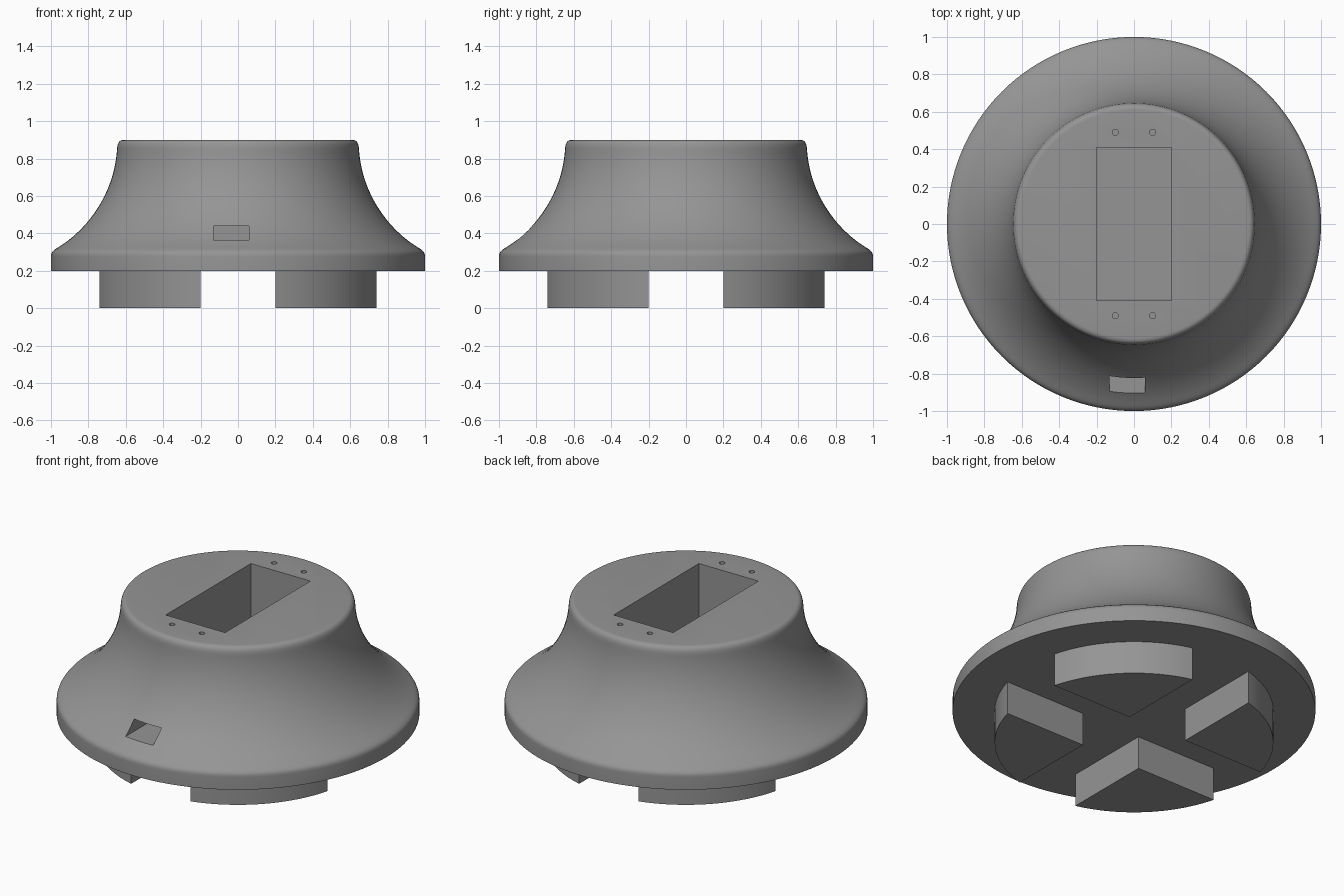
import bpy, bmesh, math
from mathutils import Matrix

if "Cube" in bpy.data.objects:
    bpy.data.objects.remove(bpy.data.objects["Cube"])

grey = bpy.data.materials.new("plain grey")
grey.diffuse_color = (0.3, 0.3, 0.3, 1)
grey.use_nodes = True
grey.node_tree.nodes["Principled BSDF"].inputs["Base Color"].default_value = grey.diffuse_color


def make_object(name, bm):
    bmesh.ops.recalc_face_normals(bm, faces=bm.faces)
    mesh = bpy.data.meshes.new(name)
    bm.to_mesh(mesh)
    bm.free()
    mesh.materials.append(grey)
    obj = bpy.data.objects.new(name, mesh)
    bpy.context.collection.objects.link(obj)
    return obj


def activate(obj):
    bpy.ops.object.select_all(action='DESELECT')
    obj.select_set(True)
    bpy.context.view_layer.objects.active = obj


def lathe(name, profile, steps=128):
    bm = bmesh.new()
    rings = []
    for r, z in profile:
        rings.append([bm.verts.new((r * math.cos(2 * math.pi * i / steps),
                                    r * math.sin(2 * math.pi * i / steps), z))
                      for i in range(steps)])
    for a, b in zip(rings, rings[1:]):
        for i in range(steps):
            j = (i + 1) % steps
            bm.faces.new((a[i], a[j], b[j], b[i]))
    bm.faces.new(rings[0])
    bm.faces.new(rings[-1])
    return make_object(name, bm)


def box(name, lo, hi):
    bm = bmesh.new()
    size = [h - l for l, h in zip(lo, hi)]
    mid = [(h + l) / 2 for l, h in zip(lo, hi)]
    bmesh.ops.create_cube(bm, size=1, matrix=Matrix.Translation(mid) @ Matrix.Diagonal((*size, 1)))
    return make_object(name, bm)


def peg(name, x, y, z0, z1, r):
    bm = bmesh.new()
    bmesh.ops.create_cone(bm, cap_ends=True, segments=24, radius1=r, radius2=r, depth=z1 - z0,
                          matrix=Matrix.Translation((x, y, (z0 + z1) / 2)))
    return make_object(name, bm)


def bezier(pts, n):
    out = []
    for i in range(n + 1):
        t = i / n
        w = ((1 - t) ** 3, 3 * t * (1 - t) ** 2, 3 * t * t * (1 - t), t ** 3)
        out.append(tuple(sum(k * p[a] for k, p in zip(w, pts)) for a in (0, 1)))
    return out


# Flared body: rim, rounded rim edge, concave side, rounded top edge
profile = [(1.0, 0.2)]
profile += bezier([(1.0, 0.275), (1.0, 0.298), (0.99, 0.307), (0.97, 0.32)], 6)
profile += bezier([(0.97, 0.32), (0.80, 0.42), (0.66, 0.62), (0.647, 0.85)], 28)[1:]
profile += bezier([(0.647, 0.85), (0.645, 0.88), (0.637, 0.9), (0.61, 0.9)], 8)[1:]
body = lathe("flared_body", profile)

# Cutters: top pocket, front cable slot, four screw holes
cutters = [box("pocket_cutter", (-0.2, -0.41, 0.3), (0.2, 0.41, 1.0)),
           box("cable_slot_cutter", (-0.13, -1.1, 0.365), (0.06, -0.3, 0.44))]
for x in (-0.1, 0.1):
    for y in (-0.49, 0.49):
        cutters.append(peg("screw_hole_cutter", x, y, 0.7, 1.0, 0.016))
for cutter in cutters:
    mod = body.modifiers.new("cut", 'BOOLEAN')
    mod.operation = 'DIFFERENCE'
    mod.solver = 'EXACT'
    mod.object = cutter
    activate(body)
    bpy.ops.object.modifier_apply(modifier=mod.name)
    bpy.data.objects.remove(cutter)
activate(body)
bpy.ops.object.shade_smooth_by_angle(angle=math.radians(30))

# Four feet: disc quarters separated by a cross-shaped gap
R, GAP = 0.768, 0.2
start = math.asin(GAP / R)
for k in range(4):
    bm = bmesh.new()
    outline = [(GAP, GAP)]
    for i in range(25):
        a = start + (math.pi / 2 - 2 * start) * i / 24
        outline.append((R * math.cos(a), R * math.sin(a)))
    face = bm.faces.new([bm.verts.new((x, y, 0)) for x, y in outline])
    top = bmesh.ops.extrude_face_region(bm, geom=[face], use_keep_orig=True)
    verts = [g for g in top["geom"] if isinstance(g, bmesh.types.BMVert)]
    bmesh.ops.translate(bm, vec=(0, 0, 0.2), verts=verts)
    bm.transform(Matrix.Rotation(k * math.pi / 2, 4, 'Z'))
    foot = make_object("foot", bm)
    activate(foot)
    bpy.ops.object.shade_smooth_by_angle(angle=math.radians(30))
